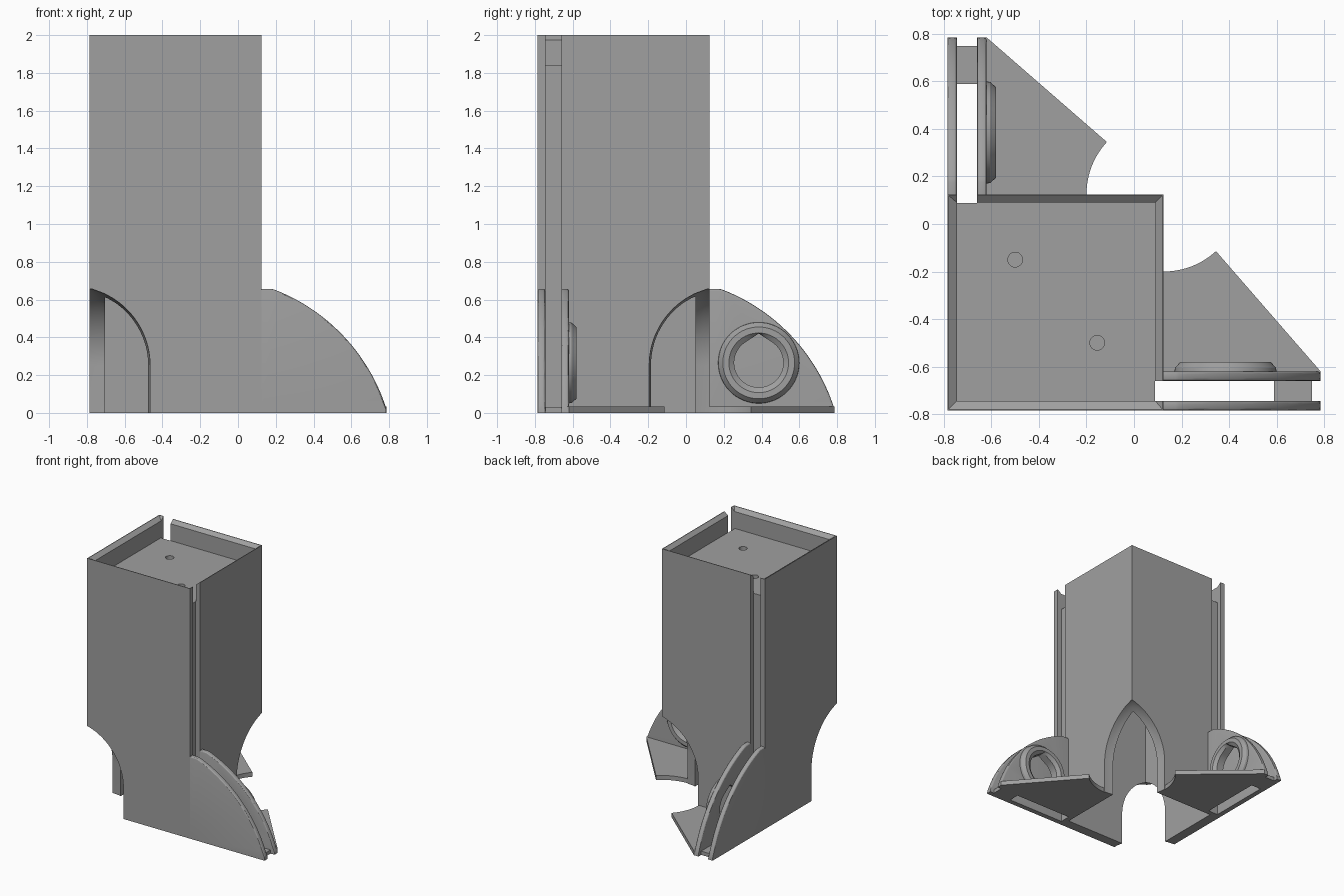
import bpy, bmesh, math
from mathutils import Vector

if "Cube" in bpy.data.objects:
    bpy.data.objects.remove(bpy.data.objects["Cube"])

LO, HI = -0.785, 0.125          # outer faces of the square post
MAT = bpy.data.materials.new("plain grey")
MAT.diffuse_color = (0.35, 0.35, 0.35, 1)
MAT.use_nodes = True
MAT.node_tree.nodes["Principled BSDF"].inputs["Base Color"].default_value = MAT.diffuse_color


def loft(name, rings, wrap=False, bevel=None):
    """Skin a list of equal-length point rings; cap the ends or wrap round."""
    bm = bmesh.new()
    vs = [[bm.verts.new(p) for p in r] for r in rings]
    n = len(vs[0])
    pairs = list(zip(vs, vs[1:])) + ([(vs[-1], vs[0])] if wrap else [])
    for a, b in pairs:
        for i in range(n):
            j = (i + 1) % n
            bm.faces.new((a[i], a[j], b[j], b[i]))
    if not wrap:
        bm.faces.new(vs[0])
        bm.faces.new(vs[-1])
    bmesh.ops.recalc_face_normals(bm, faces=bm.faces)
    if bevel:
        edges = [e for e in bm.edges if all(bevel(v.co) for v in e.verts)
                 and abs(e.verts[0].co.y - e.verts[1].co.y) < 1e-5]
        bmesh.ops.bevel(bm, geom=edges, offset=0.012, segments=3,
                        profile=0.5, affect='EDGES')
    me = bpy.data.meshes.new(name)
    bm.to_mesh(me)
    bm.free()
    me.materials.append(MAT)
    ob = bpy.data.objects.new(name, me)
    bpy.context.collection.objects.link(ob)
    return ob


def rect(x0, x1, y0, y1, z):
    return [(x0, y0, z), (x1, y0, z), (x1, y1, z), (x0, y1, z)]


def box(name, x0, x1, y0, y1, z0, z1):
    return loft(name, [rect(x0, x1, y0, y1, z0), rect(x0, x1, y0, y1, z1)])


def cut(ob, cutters):
    """Subtract the cutters, bake the result and remove the cutters."""
    for c in cutters:
        c.hide_render = True
        m = ob.modifiers.new("cut", 'BOOLEAN')
        m.operation, m.solver, m.object = 'DIFFERENCE', 'EXACT', c
    dg = bpy.context.evaluated_depsgraph_get()
    me = bpy.data.meshes.new_from_object(ob.evaluated_get(dg))
    ob.modifiers.clear()
    ob.data = me
    for c in cutters:
        bpy.data.objects.remove(c)


def smooth(ob):
    bpy.ops.object.select_all(action='DESELECT')
    ob.select_set(True)
    bpy.context.view_layer.objects.active = ob
    bpy.ops.object.shade_smooth_by_angle(angle=math.radians(30))


def swapped(ob, name):
    """Copy of a part reflected across the x = y diagonal."""
    me = ob.data.copy()
    for v in me.vertices:
        v.co = Vector((v.co.y, v.co.x, v.co.z))
    me.flip_normals()
    new = bpy.data.objects.new(name, me)
    bpy.context.collection.objects.link(new)
    smooth(new)


def circle(cx, cy, r, z, n=48):
    return [(cx + r * math.cos(2 * math.pi * i / n),
             cy + r * math.sin(2 * math.pi * i / n), z) for i in range(n)]


def corner_arch(c):
    """Round pointed-arch cutter centred on a post corner."""
    rings = [circle(c, c, 0.32, -0.1), circle(c, c, 0.32, 0.25)]
    for i in range(1, 17):
        dz = 0.407 * i / 16
        r = 0.32 - 0.422 + math.sqrt(0.422 ** 2 - dz ** 2)
        rings.append(circle(c, c, max(r, 0.002), 0.25 + dz))
    return loft("arch_cutter", rings)


# Hollow post with recessed top, chamfered rim, pane slots and corner arches
post = box("post", LO, HI, LO, HI, 0, 2)
I0, I1 = -0.745, 0.09
cut(post, [
    box("hollow", -0.705, 0.05, -0.705, 0.05, -0.1, 1.76),
    loft("recess", [rect(I0, I1, I0, I1, 1.84), rect(I0, I1, I0, I1, 1.975),
                    rect(-0.78, 0.12, -0.78, 0.12, 2.0),
                    rect(-0.78, 0.12, -0.78, 0.12, 2.1)]),
    box("slot_a", 0.088, 0.3, -0.745, -0.66, -0.1, 2.2),
    box("slot_b", -0.745, -0.66, 0.088, 0.3, -0.1, 2.2),
    corner_arch(LO), corner_arch(HI),
    loft("pin_a", [circle(-0.5, -0.15, 0.031, z, 24) for z in (1.79, 1.9)]),
    loft("pin_b", [circle(-0.155, -0.5, 0.031, z, 24) for z in (1.79, 1.9)]),
])
smooth(post)

# Curved fin outline in x and z
a0, a1 = math.atan2(0.934, 0.358), math.atan2(0.32, 0.948)
PROFILE = [(HI, 0), (HI, 0.657), (0.175, 0.657)]
PROFILE += [(-0.168 + math.cos(a0 + (a1 - a0) * i / 24),
             -0.28 + math.sin(a0 + (a1 - a0) * i / 24)) for i in range(25)]
PROFILE += [(0.785, 0)]


def fin(name, y0, y1):
    return loft(name, [[(x, y, z) for x, z in PROFILE] for y in (y0, y1)],
                bevel=lambda v: v.z > 0.02)


def eye(y, r, tip=0.0, n=64):
    """Ring facing y; a tip angle draws its top out to a teardrop point."""
    pts = []
    for i in range(n):
        a = 2 * math.pi * i / n
        d = min(a, 2 * math.pi - a)
        k = r / math.cos(tip - d) if d < tip else r
        pts.append((0.385 + k * math.sin(a), y, 0.265 + k * math.cos(a)))
    return pts


TIP = math.radians(33)
outer = fin("outer_fin", LO, -0.745)
inner = fin("inner_fin", -0.66, -0.62)
cut(inner, [loft("eye_cutter", [eye(-0.7, 0.13, TIP), eye(-0.6, 0.13, TIP)])])

# Tapered collar round the screw hole
collar = loft("collar", [eye(-0.621, 0.215), eye(-0.605, 0.212),
                         eye(-0.58, 0.19), eye(-0.58, 0.158),
                         eye(-0.60, 0.13, TIP), eye(-0.621, 0.13, TIP)],
              wrap=True)

# Foot plate with a concave edge following the corner arch
t1 = math.asin(0.22 / 0.325)
foot_pts = [(HI, -0.63), (0.78, -0.63), (0.785, -0.62)]
foot_pts += [(HI + 0.325 * math.sin(t1 * (1 - i / 12)),
              HI - 0.325 * math.cos(t1 * (1 - i / 12))) for i in range(13)]
foot = loft("foot_plate", [[(x, y, z) for x, y in foot_pts]
                           for z in (0, 0.035)])

# Spacer tying the two fins together at the toe
spacer = box("toe_spacer", 0.59, 0.75, -0.745, -0.66, 0, 0.03)

# Same foot on the other face of the post
for ob in (outer, inner, collar, foot, spacer):
    smooth(ob)
    base = ob.name
    ob.name = "front_" + base
    swapped(ob, "left_" + base)
